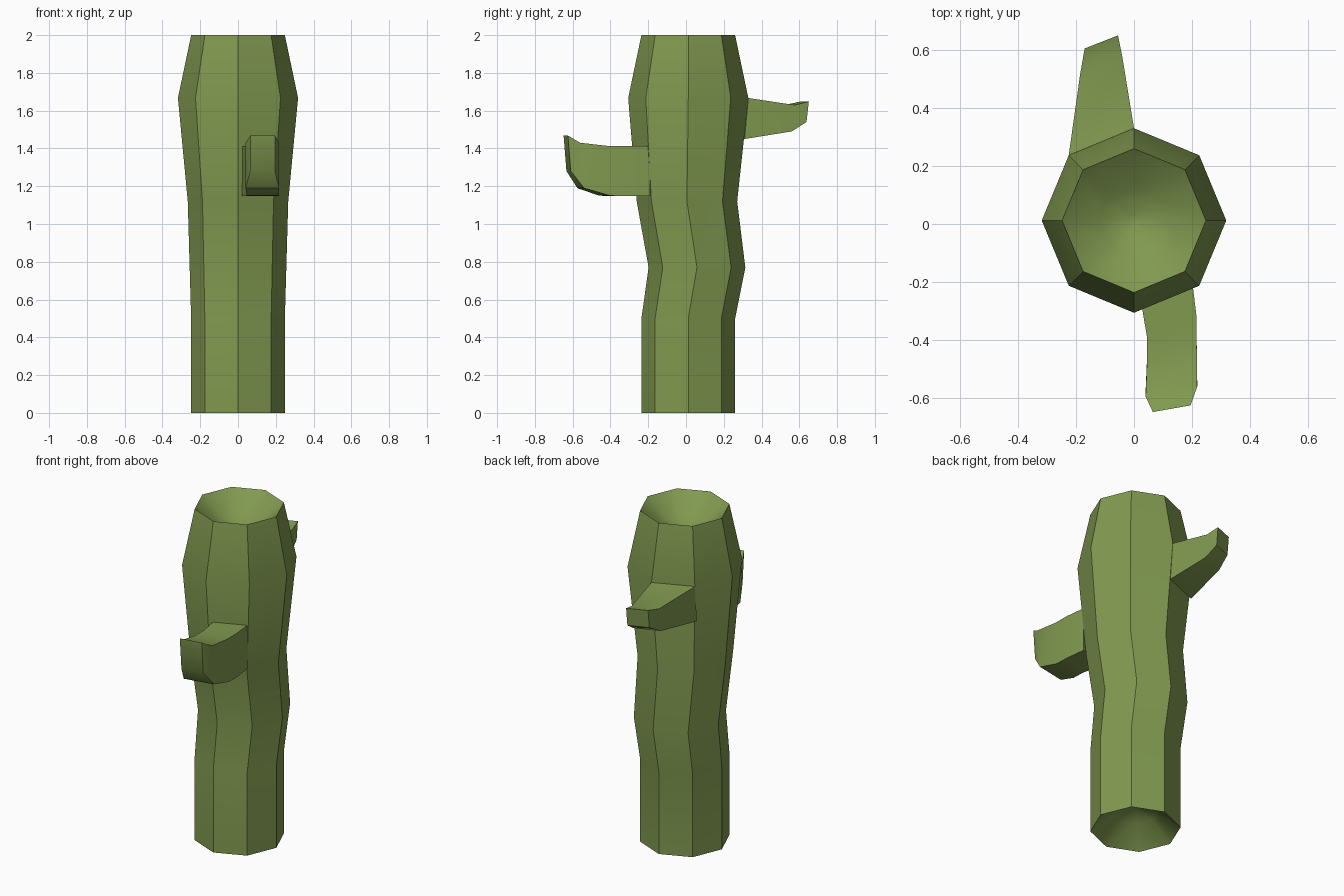
import bpy, bmesh, math

if "Cube" in bpy.data.objects:
    bpy.data.objects.remove(bpy.data.objects["Cube"])

green = bpy.data.materials.new("cactus_green")
green.diffuse_color = (0.22, 0.32, 0.08, 1)
green.use_nodes = True
green.node_tree.nodes["Principled BSDF"].inputs["Base Color"].default_value = green.diffuse_color


def loft(name, rings):
    """Skin a list of equal-length vertex rings and cap both ends."""
    bm = bmesh.new()
    loops = [[bm.verts.new(p) for p in ring] for ring in rings]
    n = len(rings[0])
    for a, b in zip(loops, loops[1:]):
        for i in range(n):
            j = (i + 1) % n
            bm.faces.new((a[i], a[j], b[j], b[i]))
    bm.faces.new(loops[0][::-1])
    bm.faces.new(loops[-1])
    bmesh.ops.remove_doubles(bm, verts=bm.verts, dist=0.0001)
    bmesh.ops.recalc_face_normals(bm, faces=bm.faces)
    me = bpy.data.meshes.new(name)
    bm.to_mesh(me)
    bm.free()
    me.materials.append(green)
    ob = bpy.data.objects.new(name, me)
    bpy.context.collection.objects.link(ob)
    bpy.context.view_layer.objects.active = ob
    ob.select_set(True)
    bpy.ops.object.shade_smooth_by_angle(angle=math.radians(31))
    ob.select_set(False)
    return ob


def octagon(r, cy, z):
    return [(r * math.cos(i * math.pi / 4), cy + r * math.sin(i * math.pi / 4), z)
            for i in range(8)]


# Trunk: wavy octagonal column with a shallow hollow in each end (radius, centre y, z)
trunk = [(0.02, 0.012, 0.14), (0.12, 0.012, 0.105),
         (0.248, 0.012, 0), (0.248, 0.012, 0.5), (0.256, 0.058, 0.77),
         (0.266, 0.005, 1.12), (0.318, 0.012, 1.667), (0.248, 0.012, 2),
         (0.12, 0.012, 1.895), (0.02, 0.012, 1.86)]
loft("trunk", [octagon(*t) for t in trunk])


def branch(name, sections):
    """Section: left x,y, right x,y, top z, bottom z, y offset of the bottom."""
    loft(name, [[(lx, ly, zt), (rx, ry, zt), (rx, ry + d, zb), (lx, ly + d, zb)]
                for lx, ly, rx, ry, zt, zb, d in sections])


# Front branch: level, with an upturned tip
branch("front_branch", [
    (0.02, -0.245, 0.20, -0.19, 1.413, 1.148, 0.0),
    (0.045, -0.39, 0.215, -0.315, 1.413, 1.148, 0.0),
    (0.045, -0.47, 0.216, -0.41, 1.413, 1.15, 0.01),
    (0.04, -0.595, 0.218, -0.56, 1.43, 1.19, 0.02),
    (0.065, -0.648, 0.195, -0.625, 1.468, 1.28, 0.015)])

# Back branch: wide root tapering to a small upturned tip
branch("back_branch", [
    (-0.225, 0.237, 0.0, 0.33, 1.667, 1.45, -0.02),
    (-0.185, 0.52, -0.04, 0.575, 1.63, 1.49, -0.015),
    (-0.17, 0.605, -0.055, 0.65, 1.648, 1.54, -0.012)])
